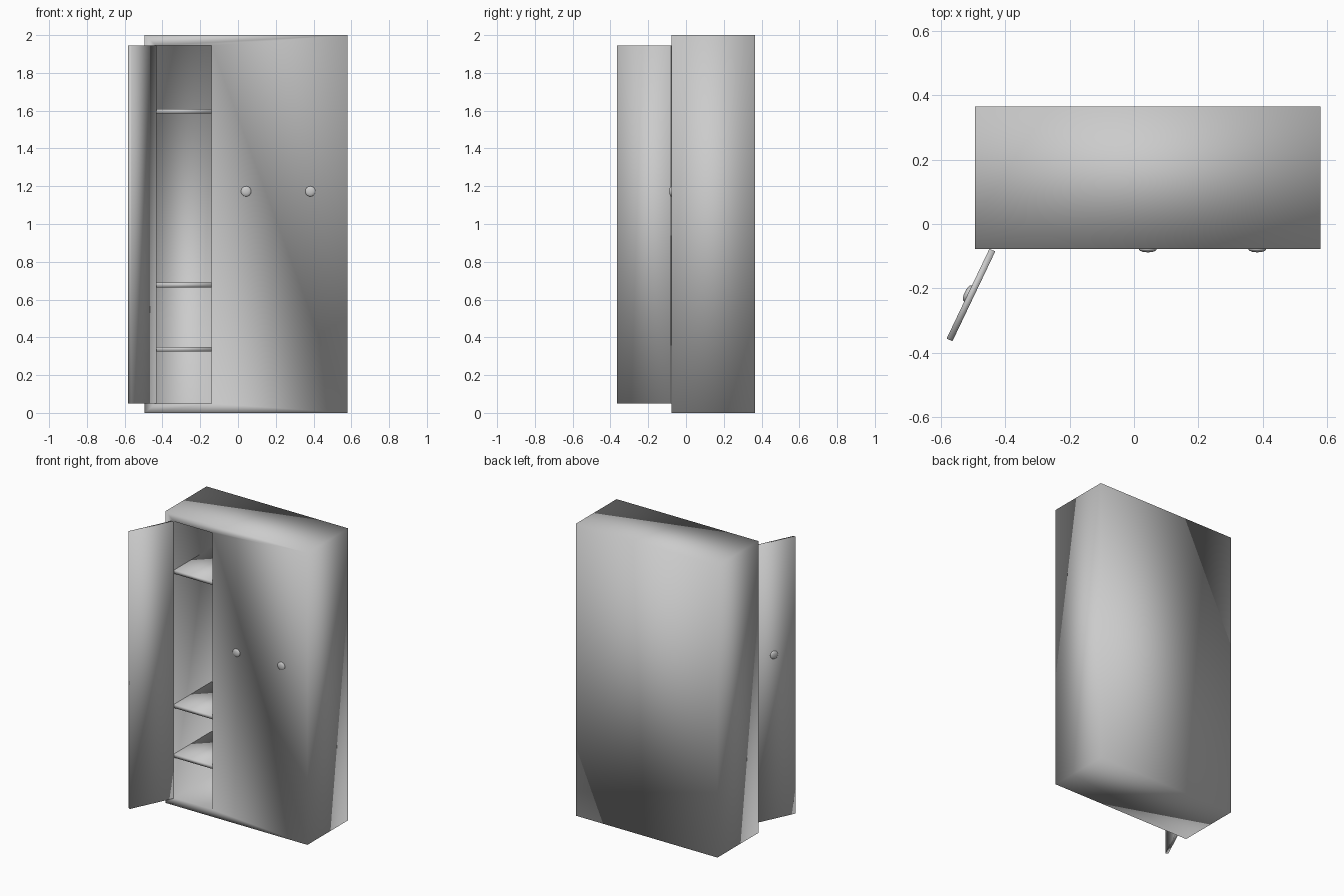
import bpy, bmesh
from math import radians, pi, atan2
from mathutils import Vector, Matrix

if "Cube" in bpy.data.objects:
    bpy.data.objects.remove(bpy.data.objects["Cube"])

# Main dimensions
X0, X1, Y0, Y1, H = -0.494, 0.58, -0.077, 0.365, 2.0
OX0, OX1, OZ0, OZ1 = -0.434, -0.14, 0.05, 1.945
CAVITY_BACK = 0.335


def finish(bm, name, smooth=True):
    bmesh.ops.recalc_face_normals(bm, faces=bm.faces)
    mesh = bpy.data.meshes.new(name)
    bm.to_mesh(mesh)
    bm.free()
    for p in mesh.polygons:
        p.use_smooth = smooth
    ob = bpy.data.objects.new(name, mesh)
    bpy.context.collection.objects.link(ob)
    return ob


def box_bm(lo, hi):
    lo, hi = Vector(lo), Vector(hi)
    bm = bmesh.new()
    bmesh.ops.create_cube(bm, size=1, matrix=Matrix.Translation((lo + hi) / 2)
                          @ Matrix.Diagonal((*(hi - lo), 1)))
    return bm


# Cabinet body: block with one open compartment sunk into the flush front
bm = box_bm((X0, Y0, 0), (X1, Y1, H))
bm.normal_update()
front = min(bm.faces, key=lambda f: f.calc_center_median().y)
bmesh.ops.inset_individual(bm, faces=[front], thickness=0.05)
mid = front.calc_center_median()
for v in front.verts:
    v.co.x = OX0 if v.co.x < mid.x else OX1
    v.co.z = OZ0 if v.co.z < mid.z else OZ1
inner = bmesh.ops.extrude_discrete_faces(bm, faces=[front])["faces"][0]
for v in inner.verts:
    v.co.y = CAVITY_BACK
finish(bm, "cabinet_body")

# Shelves in the open compartment
for i, z in enumerate((0.325, 0.665, 1.585)):
    finish(box_bm((OX0, Y0 + 0.005, z), (OX1, CAVITY_BACK, z + 0.025)), f"shelf_{i + 1}")

# Open door, swung out around its left edge
hinge, tip = Vector((-0.44, -0.081, 0)), Vector((-0.573, -0.36, 0))
run = tip - hinge
swing = Matrix.Translation(hinge) @ Matrix.Rotation(atan2(run.y, run.x), 4, 'Z')
door = finish(box_bm((0, -0.01, OZ0), (run.length, 0.01, OZ1)), "open_door")
door.matrix_world = swing


# Knobs: shallow rounded discs, axis along -y
def knob(name, matrix):
    profile = [(0, 0.004), (0.027, 0.004), (0.027, -0.003), (0.024, -0.006),
               (0.017, -0.009), (0.009, -0.0105), (0, -0.011)]
    bm = bmesh.new()
    vs = [bm.verts.new((r, y, 0)) for r, y in profile]
    edges = [bm.edges.new(p) for p in zip(vs, vs[1:])]
    bmesh.ops.spin(bm, geom=vs + edges, cent=(0, 0, 0), axis=(0, 1, 0),
                   angle=2 * pi, steps=24)
    bmesh.ops.remove_doubles(bm, verts=bm.verts, dist=1e-5)
    ob = finish(bm, name)
    ob.matrix_world = matrix


KZ = 1.173
knob("middle_door_knob", Matrix.Translation((0.043, Y0, KZ)))
knob("right_door_knob", Matrix.Translation((0.383, Y0, KZ)))
knob("open_door_knob", swing @ Matrix.Translation((run.length / 2, -0.01, KZ)))
